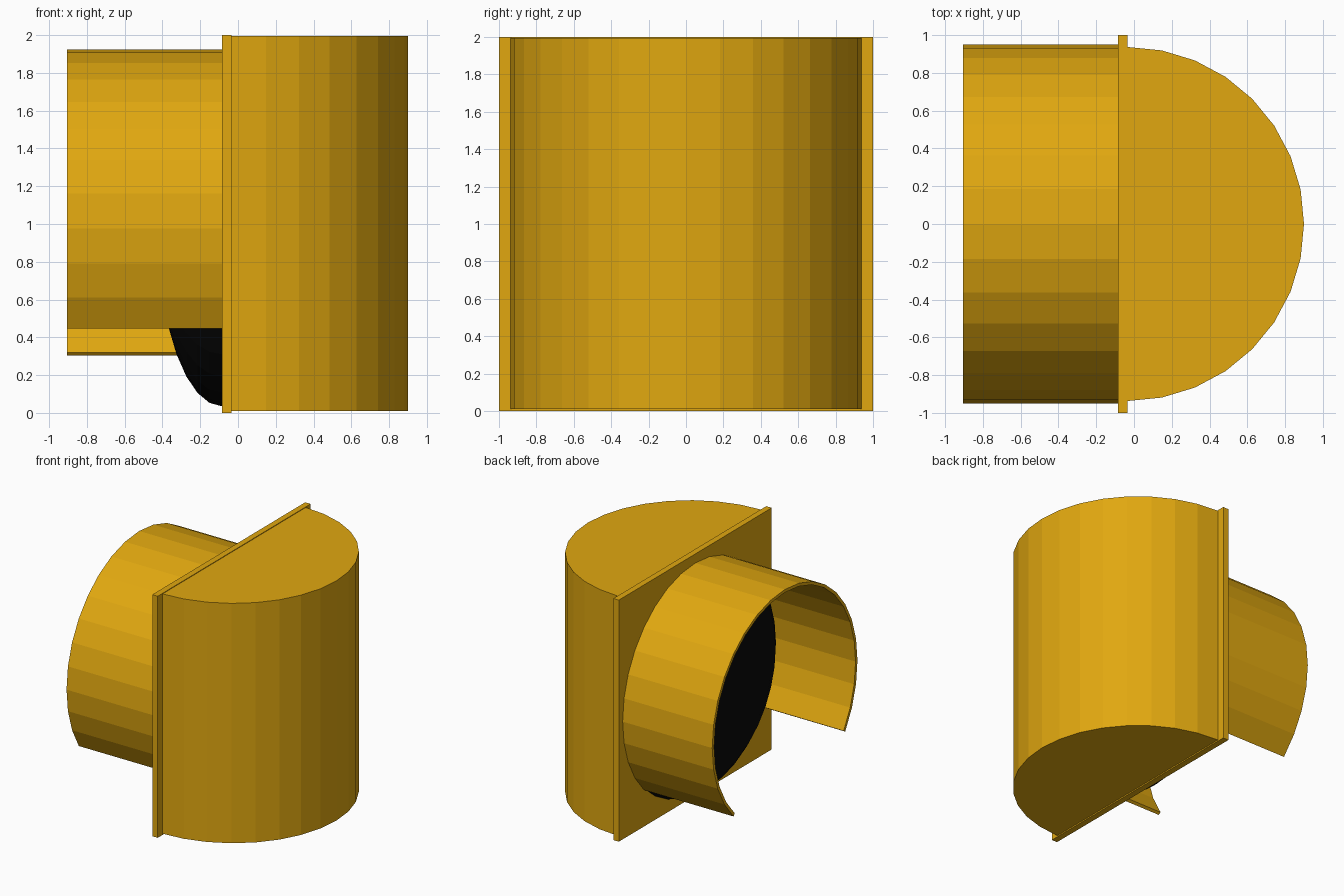
import bpy
from math import sin, cos, pi

if "Cube" in bpy.data.objects:
    bpy.data.objects.remove(bpy.data.objects["Cube"])

STEP = 2 * pi / 32      # every round part is 32-sided
CZ = 0.975              # height of the lens and hood axis
PLATE_X = -0.085        # outer face of the plate


def material(name, color):
    mat = bpy.data.materials.new(name)
    mat.diffuse_color = (*color, 1)
    mat.use_nodes = True
    mat.node_tree.nodes["Principled BSDF"].inputs["Base Color"].default_value = mat.diffuse_color
    return mat


gold = material("yellow_paint", (0.75, 0.39, 0.005))
black = material("dark_lens", (0.003, 0.003, 0.003))


def make(name, verts, faces, mat):
    mesh = bpy.data.meshes.new(name)
    mesh.from_pydata(verts, [], faces)
    mesh.materials.append(mat)
    obj = bpy.data.objects.new(name, mesh)
    bpy.context.collection.objects.link(obj)
    return obj


def loft(name, rings, mat, closed):
    """Join equal-length cross-section rings; closed also wraps last to first."""
    n, m = len(rings[0]), len(rings)
    verts = [v for r in rings for v in r]
    faces = [(i * n + j, i * n + (j + 1) % n,
              (i + 1) % m * n + (j + 1) % n, (i + 1) % m * n + j)
             for i in range(m if closed else m - 1) for j in range(n)]
    if not closed:
        faces += [tuple(reversed(range(n))), tuple(range((m - 1) * n, m * n))]
    return make(name, verts, faces, mat)


# Half-round housing
arc = [(-0.035 + 0.935 * cos(k * STEP), 0.937 * sin(k * STEP)) for k in range(-8, 9)]
loft("housing", [[(x, y, z) for x, y in arc] for z in (0.01, 1.995)], gold, False)

# Square front plate
plate = [(PLATE_X, -1), (-0.035, -1), (-0.035, 1), (PLATE_X, 1)]
loft("front_plate", [[(x, y, z) for x, y in plate] for z in (0, 2)], gold, False)

# Hood: thin tube, open at the bottom, one side a step longer than the other
hood = []
for k in range(-11, 13):
    a = k * STEP
    hood.append([(x, r * sin(a), CZ + r * cos(a))
                 for x, r in ((PLATE_X, 0.95), (-0.905, 0.95),
                              (-0.905, 0.925), (PLATE_X, 0.925))])
loft("hood", hood, gold, False)

# Domed lens: half of a flattened sphere
verts = [(PLATE_X - 0.34 * sin(i * STEP),
          0.94 * cos(i * STEP) * sin(j * STEP),
          CZ + 0.94 * cos(i * STEP) * cos(j * STEP))
         for i in range(8) for j in range(32)]
verts.append((PLATE_X - 0.34, 0, CZ))
faces = [(i * 32 + j, i * 32 + (j + 1) % 32,
          (i + 1) * 32 + (j + 1) % 32, (i + 1) * 32 + j)
         for i in range(7) for j in range(32)]
faces += [(224 + j, 224 + (j + 1) % 32, 256) for j in range(32)]
faces.append(tuple(reversed(range(32))))
make("lens", verts, faces, black)

# Consistent outward normals
for obj in bpy.context.collection.objects:
    bpy.context.view_layer.objects.active = obj
    bpy.ops.object.mode_set(mode='EDIT')
    bpy.ops.mesh.select_all(action='SELECT')
    bpy.ops.mesh.normals_make_consistent(inside=False)
    bpy.ops.object.mode_set(mode='OBJECT')
